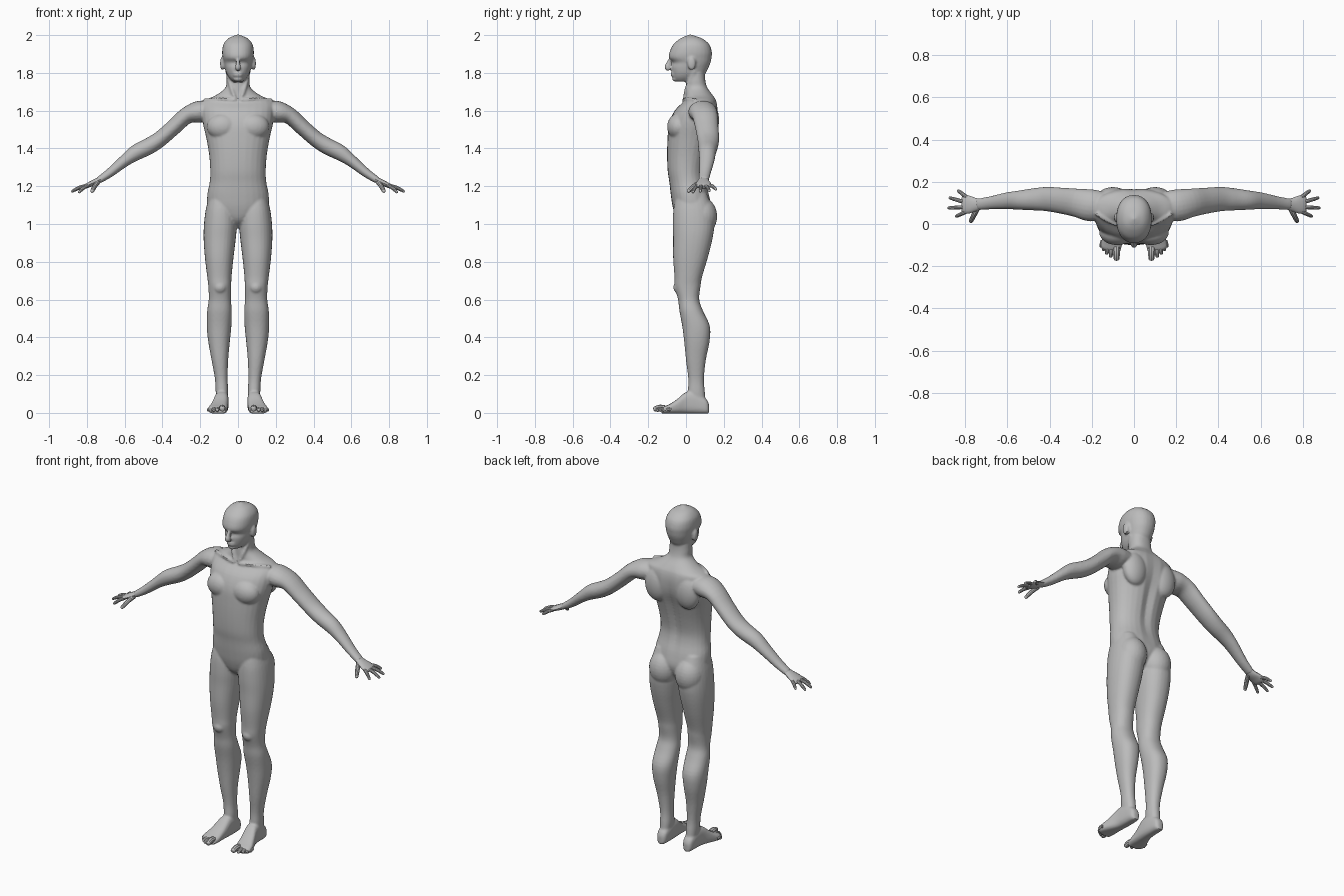
import bpy, bmesh
from math import sin, cos, pi, exp, copysign
from mathutils import Vector, Matrix

cube = bpy.data.objects.get("Cube")
if cube:
    bpy.data.objects.remove(cube, do_unlink=True)

grey = bpy.data.materials.new("matte_grey")
grey.use_nodes = True
grey.diffuse_color = (0.5, 0.5, 0.5, 1)
shader = next(n for n in grey.node_tree.nodes if n.type == 'BSDF_PRINCIPLED')
shader.inputs["Base Color"].default_value = grey.diffuse_color


def refine(rows, n=4):
    """Catmull-Rom interpolation of whole table rows."""
    out = []
    for i in range(len(rows) - 1):
        quad = [rows[max(0, i - 1)], rows[i], rows[i + 1], rows[min(len(rows) - 1, i + 2)]]
        for j in range(n):
            t = j / n
            out.append([b + t / 2 * (c - a + t * (2*a - 5*b + 4*c - d + t * (3*(b - c) + d - a)))
                        for a, b, c, d in zip(*quad)])
    return out + [list(rows[-1])]


def loft(bm, rings):
    """Skin a list of point rings and close both ends."""
    rings = [[bm.verts.new(p) for p in ring] for ring in rings]
    k = len(rings[0])
    for a, b in zip(rings, rings[1:]):
        for i in range(k):
            j = (i + 1) % k
            bm.faces.new((a[i], a[j], b[j], b[i]))
    bm.faces.new(rings[0][::-1])
    bm.faces.new(rings[-1])


def oval(lo_u, hi_u, lo_v, hi_v, power=0.9, k=28):
    """Rounded outline filling a 2D box."""
    pts = []
    for i in range(k):
        c, s = cos(2 * pi * i / k), sin(2 * pi * i / k)
        c, s = copysign(abs(c) ** power, c), copysign(abs(s) ** power, s)
        pts.append(((lo_u + hi_u + (hi_u - lo_u) * c) / 2, (lo_v + hi_v + (hi_v - lo_v) * s) / 2))
    return pts


def tube(bm, rows, axis, s=1, k=16):
    """Oval tube; each row is x, y, z, thickness radius, radius along axis."""
    rows = refine(rows)
    pts = [Vector((s * r[0], r[1], r[2])) for r in rows]
    rings = []
    for i, (p, r) in enumerate(zip(pts, rows)):
        along = (pts[min(i + 1, len(pts) - 1)] - pts[max(i - 1, 0)]).normalized()
        wide = (Vector(axis) - along * along.dot(Vector(axis))).normalized()
        thick = along.cross(wide)
        rings.append([p + thick * r[3] * cos(a) + wide * r[4] * sin(a)
                      for a in (2 * pi * n / k for n in range(k))])
    loft(bm, rings)


def digit(bm, base, tip, r, axis, s, bend=0.006):
    """Finger or toe with a slight arch and rounded tip."""
    a, b = Vector(base), Vector(tip)
    rows = []
    for t, f in ((0, 1), (0.45, 1), (0.85, 0.85), (0.97, 0.6), (1, 0.2)):
        p = a.lerp(b, t) + Vector((0, 0, bend * sin(pi * t)))
        rows.append((*p, r * f, r * f))
    tube(bm, rows, axis, s, 10)


def ball(bm, pos, size):
    bmesh.ops.create_uvsphere(bm, u_segments=24, v_segments=16, radius=1,
                              matrix=Matrix.Translation(pos) @ Matrix.Diagonal((*size, 1)))


def finish(name, bm, voxel=None):
    bmesh.ops.recalc_face_normals(bm, faces=bm.faces)
    mesh = bpy.data.meshes.new(name)
    bm.to_mesh(mesh)
    bm.free()
    mesh.materials.append(grey)
    ob = bpy.data.objects.new(name, mesh)
    bpy.context.collection.objects.link(ob)
    bpy.ops.object.select_all(action='DESELECT')
    ob.select_set(True)
    bpy.context.view_layer.objects.active = ob
    if voxel:
        mod = ob.modifiers.new("fuse", 'REMESH')
        mod.mode, mod.voxel_size = 'VOXEL', voxel
        soft = ob.modifiers.new("soften", 'SMOOTH')
        soft.factor, soft.iterations = 0.5, 3
        for m in ("fuse", "soften"):
            bpy.ops.object.modifier_apply(modifier=m)
    bpy.ops.object.shade_smooth_by_angle(angle=0.6)


body = bmesh.new()

# Torso and neck: height, half width, front, back
torso = [(.98, .025, .0, .07), (1.02, .085, -.045, .11), (1.08, .155, -.068, .135),
         (1.15, .163, -.08, .125), (1.22, .15, -.088, .105), (1.28, .147, -.097, .1),
         (1.36, .152, -.1, .115), (1.45, .167, -.098, .14), (1.53, .185, -.09, .165),
         (1.6, .192, -.06, .17), (1.65, .185, -.012, .162), (1.68, .12, -.004, .145),
         (1.72, .068, -.002, .115), (1.76, .062, .0, .103), (1.8, .06, .0, .1)]
rings = []
for z, w, front, back in refine(torso):
    spine = 0.016 * exp(-((z - 1.4) / 0.2) ** 2)
    rings.append([(x, y - (spine * exp(-(x / 0.025) ** 2) if y > 0.04 else 0), z)
                  for x, y in oval(-w, w, front, back)])
loft(body, rings)

# Head: height, half width, front, back
head = [(1.755, .028, -.055, .04), (1.775, .048, -.068, .08), (1.8, .062, -.073, .105),
        (1.83, .07, -.076, .12), (1.855, .075, -.07, .13), (1.88, .081, -.09, .135),
        (1.91, .084, -.087, .137), (1.95, .078, -.068, .124), (1.98, .055, -.033, .09),
        (1.995, .025, -.003, .05), (2.003, .004, .02, .028)]
loft(body, [[(x, y, z) for x, y in oval(-w, w, f, b)] for z, w, f, b in refine(head)])
tube(body, [(0, -.078, 1.885, .006, .01), (0, -.09, 1.855, .012, .01),
            (0, -.097, 1.83, .017, .016), (0, -.088, 1.815, .01, .013)], (1, 0, 0))
for z in (1.787, 1.799):
    ball(body, (0, -.071, z), (.026, .01, .006))
ball(body, (0, -.058, 1.768), (.024, .015, .014))

leg = [(1.16, .03, .15, -.05, .11), (1.08, .012, .17, -.066, .14), (1., .006, .18, -.07, .15),
       (.92, .012, .182, -.068, .14), (.82, .024, .175, -.068, .115), (.72, .034, .163, -.061, .085),
       (.67, .036, .157, -.06, .077), (.6, .037, .155, -.042, .07), (.54, .033, .163, -.035, .09),
       (.46, .035, .165, -.02, .126), (.38, .043, .158, -.01, .125), (.28, .052, .14, .0, .105),
       (.18, .055, .122, .012, .095), (.11, .052, .118, .01, .1), (.04, .058, .112, .012, .105)]
foot = [(.122, .07, .1, .045), (.105, .056, .114, .075), (.05, .05, .12, .11), (.0, .05, .126, .11),
        (-.05, .054, .143, .07), (-.09, .056, .157, .045), (-.115, .06, .155, .034),
        (-.13, .064, .13, .024)]
arm = [(.12, .09, 1.6, .045, .06), (.2, .088, 1.595, .058, .076), (.27, .1, 1.575, .045, .068),
       (.34, .11, 1.513, .042, .062), (.41, .118, 1.452, .042, .058), (.47, .117, 1.413, .044, .053),
       (.54, .113, 1.378, .042, .046), (.6, .11, 1.335, .032, .04), (.68, .1, 1.27, .024, .031),
       (.74, .093, 1.23, .018, .027)]
palm = [(.72, .095, 1.242, .015, .024), (.75, .092, 1.225, .016, .032), (.78, .092, 1.212, .014, .042),
        (.805, .092, 1.2, .012, .042), (.815, .092, 1.196, .006, .036)]
fingers = [((.79, .06, 1.205), (.845, .035, 1.165)), ((.8, .08, 1.203), (.882, .076, 1.17)),
           ((.8, .103, 1.203), (.876, .125, 1.172)), ((.788, .124, 1.205), (.835, .16, 1.18))]
toes = [((.084, -.11), (.082, -.172), .017), ((.108, -.105), (.11, -.158), .011),
        ((.125, -.1), (.129, -.143), .011), ((.139, -.09), (.145, -.126), .01),
        ((.149, -.08), (.157, -.108), .01)]

for s, side in ((1, "left"), (-1, "right")):
    # Leg, foot and arm
    loft(body, [[(s * x, y, z) for x, y in oval(a, b, f, k)] for z, a, b, f, k in refine(leg)])
    loft(body, [[(s * x, y, z) for x, z in oval(a, b, -.004, top, 0.7)]
                for y, a, b, top in refine(foot)])
    tube(body, arm, (0, 1, 0), s, 20)

    # Muscles: buttock, chest, kneecap, shoulder blade, ear
    ball(body, (s * .085, .085, 1.04), (.082, .08, .1))
    ball(body, (s * .08, -.04, 1.515), (.085, .06, .07))
    ball(body, (s * .095, -.035, .665), (.036, .032, .035))
    ball(body, (s * .1, .125, 1.55), (.075, .05, .1))
    ball(body, (s * .083, .03, 1.85), (.012, .022, .036))

    # Collarbone and neck tendon
    tube(body, [(.015, -.012, 1.655, .009, .009), (.09, .0, 1.662, .009, .009),
                (.18, .05, 1.655, .01, .01)], (0, 0, 1), s, 10)
    tube(body, [(.012, -.01, 1.655, .008, .008), (.035, .005, 1.72, .011, .011),
                (.058, .045, 1.81, .01, .01)], (0, 1, 0), s, 10)

    # Hand with fingers and thumb
    hand = bmesh.new()
    tube(hand, palm, (0, 1, 0), s)
    for base, tip in fingers:
        digit(hand, base, tip, .0095, (0, 1, 0), s)
    digit(hand, (.74, .078, 1.222), (.775, .008, 1.168), .0125, (1, 0, 0), s)
    finish(side + "_hand", hand)

    # Toes
    toe_set = bmesh.new()
    for (x, y), (tip_x, tip_y), r in toes:
        digit(toe_set, (x, y, r + .006), (tip_x, tip_y, r), r, (1, 0, 0), s)
    finish(side + "_toes", toe_set)

finish("body", body, 0.0065)
